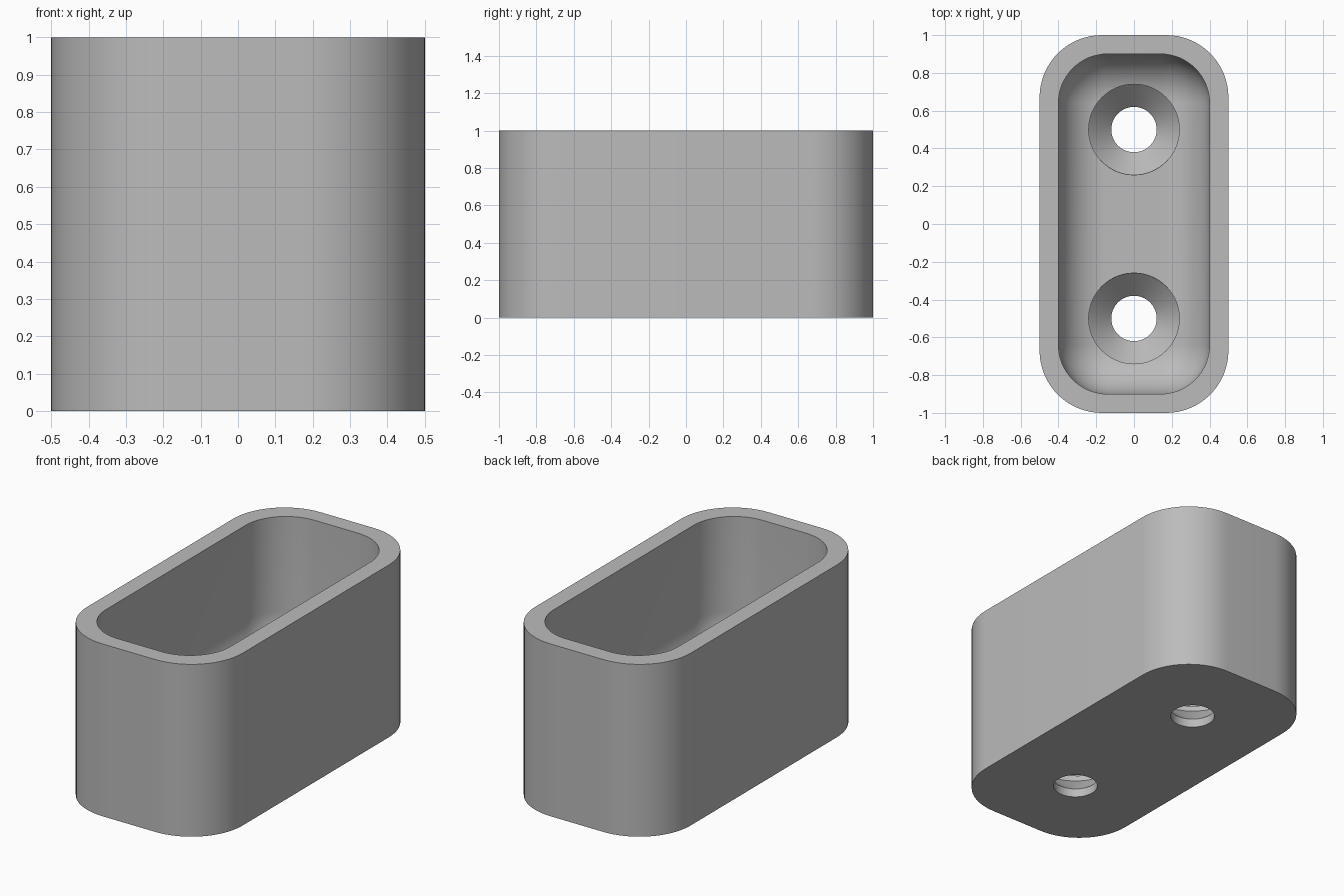
import bpy, bmesh, math

cube = bpy.data.objects.get("Cube")
if cube:
    bpy.data.objects.remove(cube)

FLOOR, FILLET, SEGS = 0.2, 0.25, 16

grey = bpy.data.materials.new("plain_grey")
grey.use_nodes = True
colour = (0.5, 0.5, 0.5, 1)
grey.diffuse_color = colour
grey.node_tree.nodes["Principled BSDF"].inputs["Base Color"].default_value = colour


def rounded_ring(bm, hx, hy, r, z):
    """Rounded rectangle of vertices at height z."""
    ring = []
    for i, (sx, sy) in enumerate([(1, 1), (-1, 1), (-1, -1), (1, -1)]):
        for k in range(SEGS + 1):
            a = (i + k / SEGS) * math.pi / 2
            ring.append(bm.verts.new((sx * (hx - r) + r * math.cos(a),
                                      sy * (hy - r) + r * math.sin(a), z)))
    return ring


def circle_ring(bm, y, r, z, n=64):
    return [bm.verts.new((r * math.cos(2 * math.pi * k / n),
                          y + r * math.sin(2 * math.pi * k / n), z)) for k in range(n)]


def finish(bm, name, rings):
    """Bridge consecutive rings, cap both ends and make an object."""
    for a, b in zip(rings, rings[1:]):
        for k in range(len(a)):
            j = (k + 1) % len(a)
            bm.faces.new((a[k], a[j], b[j], b[k]))
    bm.faces.new(rings[0])
    bm.faces.new(rings[-1])
    bmesh.ops.recalc_face_normals(bm, faces=bm.faces)
    mesh = bpy.data.meshes.new(name)
    bm.to_mesh(mesh)
    bm.free()
    mesh.materials.append(grey)
    obj = bpy.data.objects.new(name, mesh)
    bpy.context.collection.objects.link(obj)
    return obj


# Open box: outer wall, flat rim, inner wall, filleted floor
bm = bmesh.new()
rings = [rounded_ring(bm, 0.5, 1, 0.33, 0),
         rounded_ring(bm, 0.5, 1, 0.33, 1),
         rounded_ring(bm, 0.4, 0.9, 0.26, 1)]
for k in range(SEGS + 1):
    a = k / SEGS * math.pi / 2
    d = FILLET * (1 - math.cos(a))
    rings.append(rounded_ring(bm, 0.4 - d, 0.9 - d, 0.26 - d,
                              FLOOR + FILLET * (1 - math.sin(a))))
box = finish(bm, "open_box", rings)

# Countersunk screw holes through the floor
for y in (-0.5, 0.5):
    bm = bmesh.new()
    profile = [(0.12, -0.1), (0.12, 0.05), (0.24, 0.17), (0.24, 0.8)]
    cutter = finish(bm, "screw_hole_cutter", [circle_ring(bm, y, r, z) for r, z in profile])
    cutter.hide_render = True
    mod = box.modifiers.new("screw_hole", 'BOOLEAN')
    mod.operation = 'DIFFERENCE'
    mod.solver = 'EXACT'
    mod.object = cutter
    bpy.context.view_layer.objects.active = box
    bpy.ops.object.modifier_apply(modifier=mod.name)
    bpy.data.objects.remove(cutter)

# Smooth curved surfaces, crisp rims
bpy.ops.object.select_all(action='DESELECT')
box.select_set(True)
bpy.context.view_layer.objects.active = box
bpy.ops.object.shade_smooth_by_angle(angle=math.radians(30))
